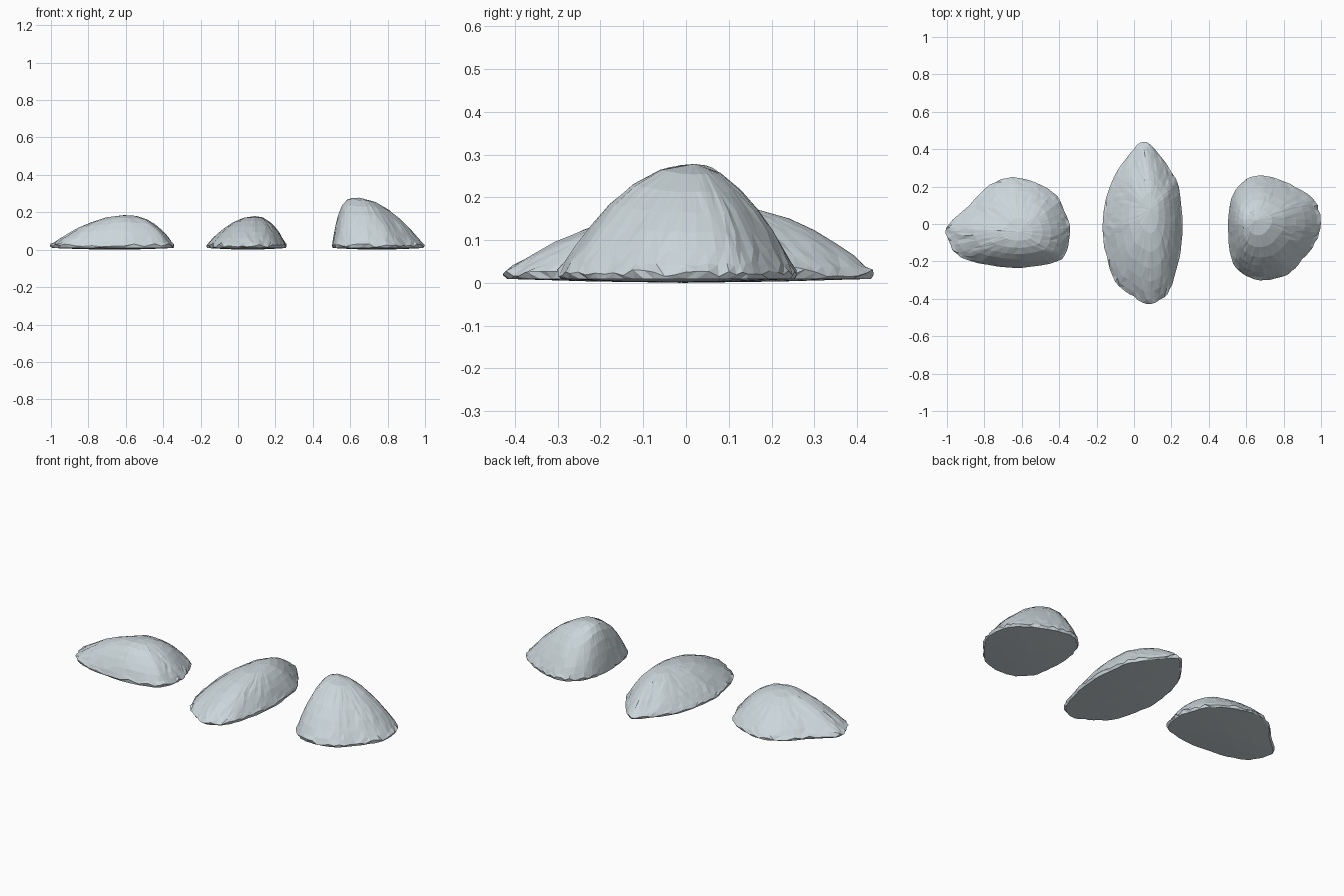
import bpy
import bmesh
import math
import random
from mathutils import Vector

cube = bpy.data.objects.get("Cube")
if cube:
    bpy.data.objects.remove(cube, do_unlink=True)

STEPS = 4                                    # rim points per outline span
RINGS = (1.0, 0.95, 0.87, 0.76, 0.62, 0.45, 0.25)
RIM_Z = 0.022

stone = bpy.data.materials.new("pale_grey_stone")
stone.use_nodes = True
colour = (0.60, 0.67, 0.70, 1)
stone.diffuse_color = colour
stone.node_tree.nodes["Principled BSDF"].inputs["Base Color"].default_value = colour


def smooth_loop(points):
    """Closed Catmull-Rom curve through the outline points."""
    pts = [Vector(p) for p in points]
    n = len(pts)
    loop = []
    for i in range(n):
        a, b, c, d = (pts[(i + k) % n] for k in (-1, 0, 1, 2))
        for s in range(STEPS):
            t = s / STEPS
            loop.append(0.5 * (2 * b + (c - a) * t + (2 * a - 5 * b + 4 * c - d) * t ** 2
                               + (3 * b - a - 3 * c + d) * t ** 3))
    return loop


def bulge(direction, front, back, left, right):
    """Roundness of the slope, blended between the four sides."""
    u = direction.normalized()
    return u.x ** 2 * (left if u.x > 0 else right) + u.y ** 2 * (back if u.y > 0 else front)


def make_stone(name, outline, peak, sides, seed):
    rng = random.Random(seed)
    bm = bmesh.new()
    rim = smooth_loop(outline)
    n = len(rim)
    top = Vector(peak)
    centre = sum(rim, Vector((0, 0))) / n

    def bridge(lower, upper):
        for i in range(n):
            j = (i + 1) % n
            a, b, c, d = lower[i], lower[j], upper[j], upper[i]
            for tri in (((a, b, c), (a, c, d)) if rng.random() < 0.5 else ((a, b, d), (b, c, d))):
                bm.faces.new(tri)

    # Undercut base, barely convex
    base = []
    for p in rim:
        q = centre + (p - centre) * rng.uniform(0.955, 0.985)
        base.append(bm.verts.new((q.x, q.y, 0.009)))
    middle = [bm.verts.new((*(centre + (p - centre) * 0.5), 0.003)) for p in rim]
    bridge(middle, base)
    bottom = bm.verts.new((centre.x, centre.y, 0))
    for i in range(n):
        bm.faces.new((bottom, middle[(i + 1) % n], middle[i]))

    # Domed slope from the chipped rim up to the peak
    previous = base
    for k, r in enumerate(RINGS):
        ring = []
        for p in rim:
            out = p - top.xy
            chip = rng.uniform(-0.008, 0.010) if k == 0 else rng.uniform(-0.003, 0.003) * r
            spread = r + rng.uniform(-0.012, 0.008) * r
            z = RIM_Z + (top.z - RIM_Z) * (1 - r ** bulge(out, *sides)) + chip
            q = top.xy + out * spread
            ring.append(bm.verts.new((q.x, q.y, z)))
        bridge(previous, ring)
        previous = ring
    tip = bm.verts.new(top)
    for i in range(n):
        bm.faces.new((previous[i], previous[(i + 1) % n], tip))

    bmesh.ops.recalc_face_normals(bm, faces=bm.faces)
    mesh = bpy.data.meshes.new(name)
    bm.to_mesh(mesh)
    bm.free()
    mesh.materials.append(stone)
    bpy.context.collection.objects.link(bpy.data.objects.new(name, mesh))


# Low wide stone, steep at the front
make_stone("right_stone", [
    (-.34, -.04), (-.36, .04), (-.41, .15), (-.52, .22), (-.65, .25), (-.77, .21), (-.88, .1),
    (-.99, 0), (-1, -.07), (-.95, -.16), (-.83, -.21), (-.61, -.235), (-.41, -.2), (-.36, -.14)],
    (-.61, -.04, .185), (3, 1.8, 2.5, 1.8), 1)

# Long narrow stone
make_stone("middle_stone", [
    (.26, 0), (.24, .2), (.2, .28), (.13, .38), (.05, .44), (-.02, .38), (-.1, .27), (-.15, .13),
    (-.17, -.02), (-.15, -.16), (-.1, -.31), (0, -.39), (.09, -.43), (.18, -.37), (.22, -.27),
    (.25, -.14)],
    (.09, .08, .18), (2.2, 2.1, 2.2, 1.8), 2)

# Tall stone with one steep side
make_stone("left_stone", [
    (1, 0), (.98, .1), (.93, .16), (.8, .23), (.69, .26), (.6, .24), (.53, .16), (.505, .05),
    (.505, -.08), (.53, -.21), (.6, -.28), (.7, -.3), (.82, -.27), (.9, -.19), (.97, -.1)],
    (.65, .02, .278), (2.1, 1.8, 1.7, 4), 3)
